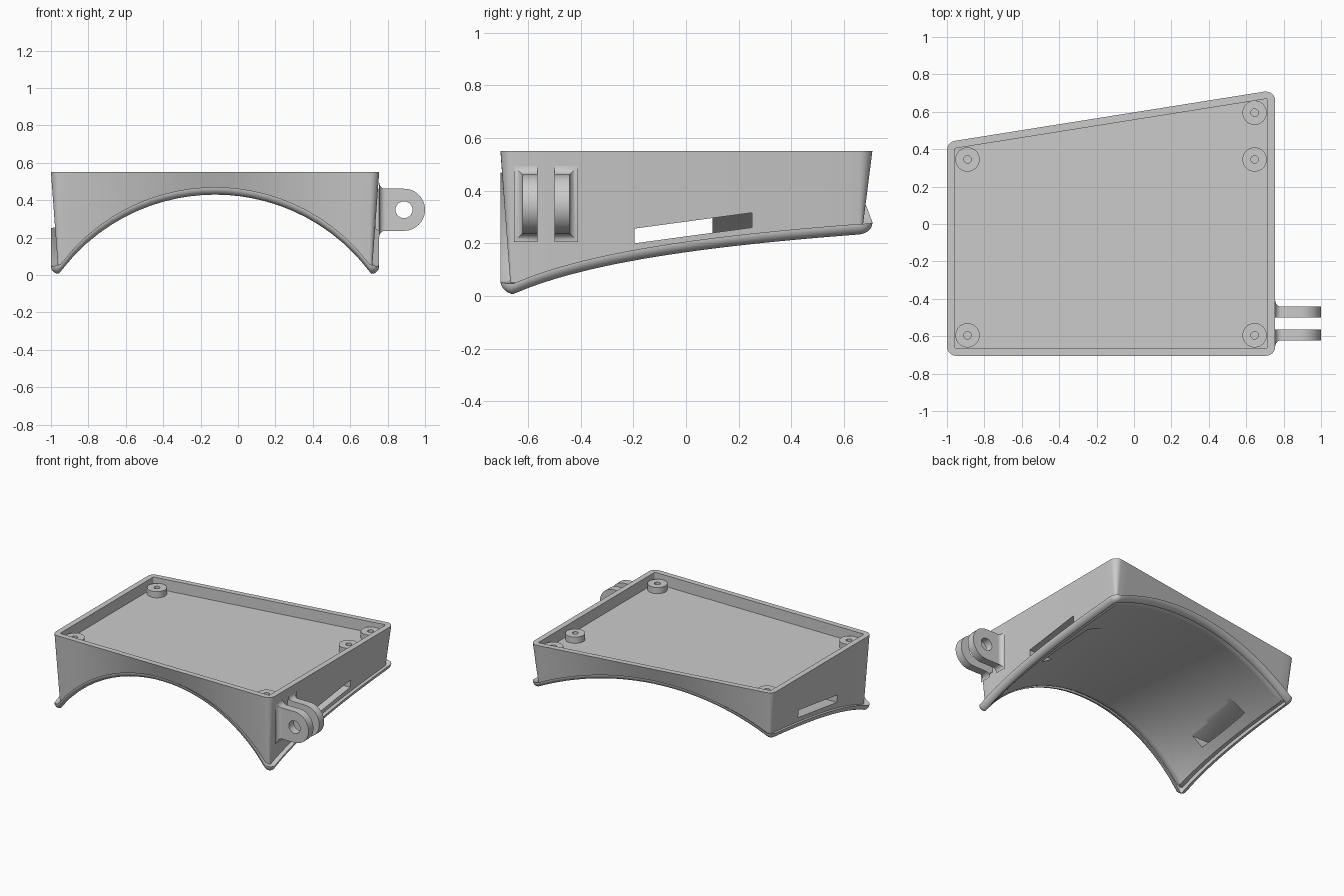
import bpy, bmesh
from math import sin, cos, tau, pi, sqrt, atan2
from mathutils import Vector

if "Cube" in bpy.data.objects:
    bpy.data.objects.remove(bpy.data.objects["Cube"])

grey = bpy.data.materials.new("plain grey")
grey.use_nodes = True
grey.diffuse_color = (0.6, 0.6, 0.6, 1)
grey.node_tree.nodes["Principled BSDF"].inputs["Base Color"].default_value = (0.6, 0.6, 0.6, 1)


def loft(name, rings, closed=False, tip=None):
    """Skin equal-length rings; close into a loop, or cap the ends (the last one with an optional tip)."""
    bm = bmesh.new()
    loops = [[bm.verts.new(p) for p in ring] for ring in rings]
    n = len(loops[0])
    pairs = list(zip(loops, loops[1:]))
    if closed:
        pairs.append((loops[-1], loops[0]))
    for a, b in pairs:
        for i in range(n):
            j = (i + 1) % n
            bm.faces.new((a[i], a[j], b[j], b[i]))
    if not closed:
        bm.faces.new(loops[0])
        if tip:
            apex = bm.verts.new(tip)
            for i in range(n):
                bm.faces.new((loops[-1][i], loops[-1][(i + 1) % n], apex))
        else:
            bm.faces.new(loops[-1])
    bmesh.ops.recalc_face_normals(bm, faces=bm.faces)
    mesh = bpy.data.meshes.new(name)
    bm.to_mesh(mesh)
    bm.free()
    obj = bpy.data.objects.new(name, mesh)
    bpy.context.collection.objects.link(obj)
    mesh.materials.append(grey)
    return obj


def activate(obj):
    bpy.ops.object.select_all(action='DESELECT')
    obj.select_set(True)
    bpy.context.view_layer.objects.active = obj


def smooth(obj):
    activate(obj)
    bpy.ops.object.shade_smooth_by_angle(angle=0.6)


# Plan outline: a four-sided plate with a slanted back
CORNERS = [Vector(p) for p in ((-1, -0.705), (0.755, -0.705), (0.755, 0.717), (-1, 0.438))]
CORNER_R, WALL, FILLET = 0.05, 0.04, 0.04
TOP, FLOOR, CROWN, MID_X = 0.55, 0.47, 0.43, -0.1225


def outline(inset, arc=6, side=24):
    """Rounded outline moved inwards by inset, always with the same point count."""
    arcs = []
    for i, p in enumerate(CORNERS):
        u = (p - CORNERS[i - 1]).normalized()
        v = (CORNERS[(i + 1) % 4] - p).normalized()
        centre = p + (v - u) * CORNER_R / u.cross(v)
        a0 = atan2(-u.x, u.y)
        turn = atan2(u.cross(v), u.dot(v))
        r = CORNER_R - inset
        arcs.append([centre + r * Vector((cos(a0 + turn * k / arc), sin(a0 + turn * k / arc)))
                     for k in range(arc + 1)])
    pts = []
    for i, a in enumerate(arcs):
        end = arcs[(i + 1) % 4][0]
        pts += a + [a[-1].lerp(end, k / side) for k in range(1, side)]
    return pts


def saddle(p):
    """Height of the conical underside."""
    r = 1.035 + 0.639 * (p.y + 0.665)
    return CROWN - r + sqrt(r * r - (p.x - MID_X) ** 2)


# Tray body: floor, rim, walls, rounded lower edge, conical underside
rim, outer = outline(WALL), outline(0)
rings = [[(p.x, p.y, z) for p in ring] for ring, z in ((rim, FLOOR), (rim, TOP), (outer, TOP))]
edge = outline(FILLET)
for k in range(9):
    a = pi / 2 * k / 8
    ring = outline(FILLET * (1 - sin(a)))
    rings.append([(p.x, p.y, saddle(e) + FILLET * (1 - cos(a))) for p, e in zip(ring, edge)])
centre = Vector((MID_X, -0.05))
for k in range(1, 28):
    ring = [p.lerp(centre, k / 28) for p in edge]
    rings.append([(p.x, p.y, saddle(p)) for p in ring])
body = loft("tray_body", rings, tip=(centre.x, centre.y, saddle(centre)))

# Strap slots through both side walls
for x0, x1, y0, y1 in ((0.35, 0.9, -0.195, 0.25), (-1.15, -0.6, -0.345, 0.1)):
    def section(y):
        z = 0.226 + 0.135 * y
        return [(x0, y, z), (x1, y, z), (x1, y, z + 0.056), (x0, y, z + 0.056)]
    cutter = loft("slot_cutter", [section(y0), section(y1)])
    cutter.hide_render = True
    mod = body.modifiers.new("slot", 'BOOLEAN')
    mod.operation, mod.solver, mod.object = 'DIFFERENCE', 'EXACT', cutter
    activate(body)
    bpy.ops.object.modifier_apply(modifier=mod.name)
    bpy.data.objects.remove(cutter)
smooth(body)

# Screw bosses on the tray floor
for i, (x, y) in enumerate(((-0.89, -0.595), (0.645, -0.595), (-0.89, 0.345),
                            (0.645, 0.345), (0.645, 0.595))):
    profile = ((0.02, 0.46), (0.02, 0.515), (0.065, 0.515), (0.065, 0.46))
    smooth(loft(f"screw_boss_{i + 1}", [
        [(x + r * cos(tau * k / 32), y + r * sin(tau * k / 32), z) for k in range(32)]
        for r, z in profile], closed=True))

# Hinge tabs with a pin hole and a flared root
HX, HY, HZ, HR, WALL_X, FLARE = 0.8875, -0.532, 0.349, 0.1125, 0.755, 0.032
for side, label in ((1, "back"), (-1, "front")):
    y_in, y_out = HY + side * 0.033, HY + side * 0.09
    hole, rim = [], []
    for k in range(64):
        c, s = cos(tau * k / 64), sin(tau * k / 64)
        reach = HR
        if c < -0.001:
            reach = min((HX - WALL_X + 0.02) / -c, HR / max(abs(s), 0.001))
        hole.append((HX + 0.045 * c, HZ + 0.045 * s))
        rim.append((HX + reach * c, HZ + reach * s))
    smooth(loft(f"hinge_tab_{label}", [
        [(x, y, z) for x, z in ring]
        for ring, y in ((hole, y_in), (rim, y_in), (rim, y_out), (hole, y_out))], closed=True))

    flare = []
    for k in range(9):
        a = pi / 2 * k / 8
        x, f = WALL_X + FLARE * (1 - cos(a)), FLARE * (1 - sin(a))
        h, y = HR + f, y_out + side * f
        flare.append([(x, y_in, HZ - h), (x, y, HZ - h), (x, y, HZ + h), (x, y_in, HZ + h)])
    smooth(loft(f"hinge_root_{label}", flare))
